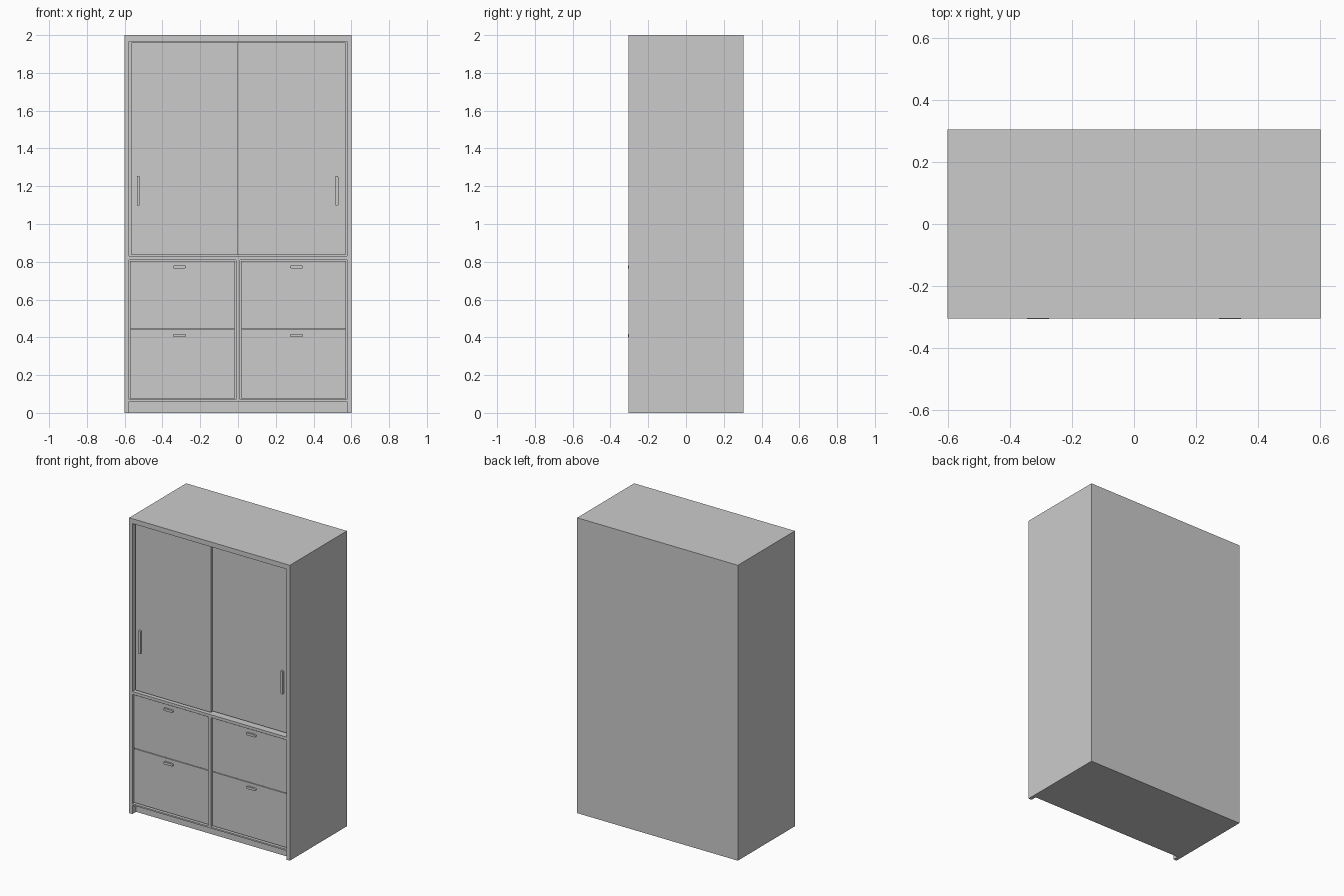
import bpy, bmesh
from mathutils import Matrix, Vector

if "Cube" in bpy.data.objects:
    bpy.data.objects.remove(bpy.data.objects["Cube"])

W, D, H = 0.602, 0.305, 2.0   # half width, half depth, height


def box(name, x, y, z):
    """Box from (min, max) ranges."""
    bm = bmesh.new()
    size = [r[1] - r[0] for r in (x, y, z)]
    mid = Vector([(r[0] + r[1]) / 2 for r in (x, y, z)])
    bmesh.ops.create_cube(bm, size=1, matrix=Matrix.Translation(mid) @ Matrix.Diagonal((*size, 1)))
    mesh = bpy.data.meshes.new(name)
    bm.to_mesh(mesh)
    bm.free()
    ob = bpy.data.objects.new(name, mesh)
    bpy.context.collection.objects.link(ob)
    return ob


def apply_modifier(ob, mod):
    bpy.context.view_layer.objects.active = ob
    bpy.ops.object.modifier_apply(modifier=mod.name)


def cut(target, x, y, z):
    cutter = box("cutter", x, y, z)
    cutter.hide_render = True
    mod = target.modifiers.new("opening", 'BOOLEAN')
    mod.operation, mod.solver, mod.object = 'DIFFERENCE', 'EXACT', cutter
    apply_modifier(target, mod)
    bpy.data.objects.remove(cutter)


def handle(name, cx, front, cz, length, vertical=False):
    """Slim pull with rounded ends, standing off the panel face."""
    r, depth = 0.008, 0.012
    h = (r, length / 2) if vertical else (length / 2, r)
    ob = box(name, (cx - h[0], cx + h[0]), (front - depth, front + 0.002), (cz - h[1], cz + h[1]))
    bm = bmesh.new()
    bm.from_mesh(ob.data)
    edges = [e for e in bm.edges if abs(e.verts[0].co.y - e.verts[1].co.y) > 0.001]
    bmesh.ops.bevel(bm, geom=edges, offset=r * 0.98, segments=6, profile=0.5, affect='EDGES')
    bm.to_mesh(ob.data)
    bm.free()
    for p in ob.data.polygons:
        p.use_smooth = abs(p.normal.y) < 0.5
    ob.data.set_sharp_from_angle(angle=0.6)


# Carcass: one solid body with door opening, two drawer bays and a toe kick
carcass = box("carcass", (-W, W), (-D, D), (0, H))
cut(carcass, (-0.578, 0.578), (-0.4, 0.29), (0.83, 1.967))
for s in (-1, 1):
    cut(carcass, sorted((s * 0.010, s * 0.578)), (-0.4, 0.29), (0.07, 0.81))
cut(carcass, (-0.578, 0.578), (-0.4, -0.265), (-0.1, 0.06))

# Sliding doors on two tracks, left one in front
front_l, front_r = -0.29, -0.268
box("left_sliding_door", (-0.565, 0.0), (front_l, front_l + 0.018), (0.837, 1.962))
box("right_sliding_door", (-0.02, 0.57), (front_r, front_r + 0.018), (0.837, 1.962))
handle("left_door_handle", -0.528, front_l, 1.175, 0.16, True)
handle("right_door_handle", 0.523, front_r, 1.175, 0.16, True)

# Four drawers: front, box behind it and pull
front_d = -0.295
for side, s in (("left", -1), ("right", 1)):
    for level, z0, z1 in (("lower", 0.076, 0.441), ("upper", 0.445, 0.804)):
        name = f"{side}_{level}_drawer"
        box(name + "_front", sorted((s * 0.016, s * 0.571)), (front_d, front_d + 0.018), (z0, z1))
        body = box(name + "_box", sorted((s * 0.03, s * 0.558)), (front_d + 0.018, 0.27), (z0 + 0.015, z1 - 0.06))
        cut(body, sorted((s * 0.042, s * 0.546)), (front_d + 0.03, 0.258), (z0 + 0.027, z1))
        handle(name + "_handle", s * 0.31, front_d, z1 - 0.031, 0.07)
